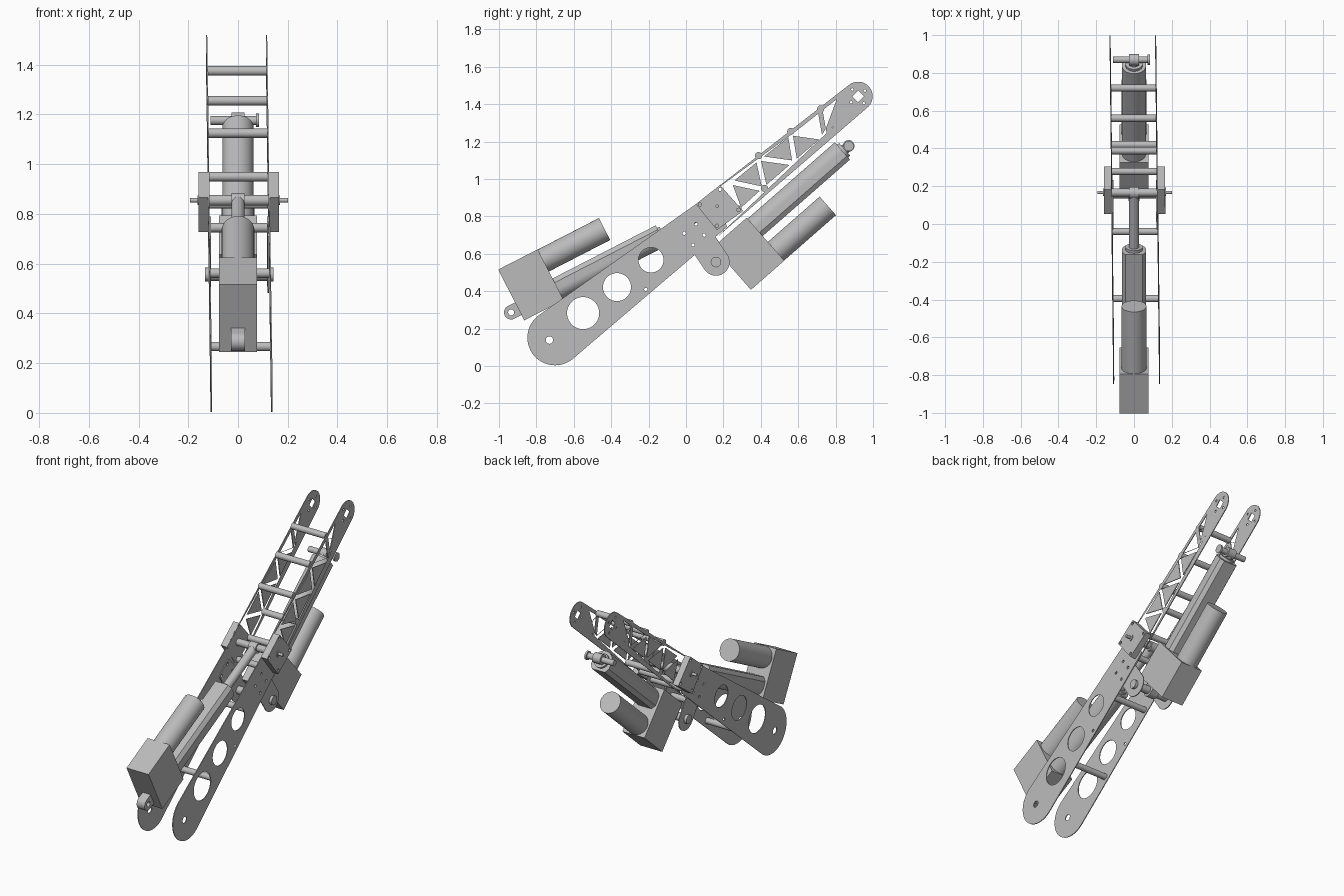
import bpy, math
from mathutils import Vector, Matrix
from mathutils.geometry import convex_hull_2d

if "Cube" in bpy.data.objects:
    bpy.data.objects.remove(bpy.data.objects["Cube"])

grey = bpy.data.materials.new("metal_grey")
grey.diffuse_color = (0.5, 0.5, 0.5, 1)
grey.use_nodes = True
grey.node_tree.nodes["Principled BSDF"].inputs["Base Color"].default_value = grey.diffuse_color
# side profiles are drawn in (y, z) and extruded along x
SIDE = Matrix(((0, 0, 1, 0), (1, 0, 0, 0), (0, 1, 0, 0), (0, 0, 0, 1)))


def circle(y, z, r, n=40):
    return [(y + r * math.cos(2 * math.pi * i / n), z + r * math.sin(2 * math.pi * i / n)) for i in range(n)]


def hull(pts):
    return [pts[i] for i in convex_hull_2d([Vector(p) for p in pts])]


def inset_triangle(a, b, c, d):
    """Move the three sides of a triangle inward by d."""
    a, b, c = Vector(a), Vector(b), Vector(c)
    la, lb, lc = (b - c).length, (c - a).length, (a - b).length
    mid = (a * la + b * lb + c * lc) / (la + lb + lc)
    area = abs((b - a).cross(c - a)) / 2
    k = 1 - d / (2 * area / (la + lb + lc))
    return [tuple(mid + (p - mid) * k) for p in (a, b, c)]


def extrude(name, loops, x0, x1, frame=SIDE, lean=False):
    """Fill the first loop, cut the others, extrude from x0 to x1."""
    cu = bpy.data.curves.new(name, 'CURVE')
    cu.dimensions, cu.fill_mode = '2D', 'BOTH'
    cu.extrude = abs(x1 - x0) / 2
    for loop in loops:
        s = cu.splines.new('POLY')
        s.points.add(len(loop) - 1)
        for p, (u, v) in zip(s.points, loop):
            p.co = (u, v, 0, 1)
        s.use_cyclic_u = True
    tmp = bpy.data.objects.new("tmp", cu)
    bpy.context.collection.objects.link(tmp)
    dg = bpy.context.evaluated_depsgraph_get()
    me = bpy.data.meshes.new_from_object(tmp.evaluated_get(dg))
    bpy.data.objects.remove(tmp)
    me.transform(frame @ Matrix.Translation((0, 0, (x0 + x1) / 2)))
    if lean:  # the arm frame leans slightly sideways along its length
        for v in me.vertices:
            v.co.x += 0.008 - 0.009 * (v.co.y * 0.8 + v.co.z * 0.6 - 0.1)
    me.materials.clear()
    me.materials.append(grey)
    ob = bpy.data.objects.new(name, me)
    bpy.context.collection.objects.link(ob)
    bpy.ops.object.select_all(action='DESELECT')
    bpy.context.view_layer.objects.active = ob
    ob.select_set(True)
    bpy.ops.object.mode_set(mode='EDIT')
    bpy.ops.mesh.select_all(action='SELECT')
    bpy.ops.mesh.remove_doubles(threshold=0.0001)
    bpy.ops.mesh.normals_make_consistent(inside=False)
    bpy.ops.object.mode_set(mode='OBJECT')
    bpy.ops.object.shade_smooth_by_angle(angle=math.radians(30))
    return ob


def rod(name, y, z, r, x0, x1, lean=True):
    return extrude(name, [circle(y, z, r, 24)], x0, x1, SIDE, lean)


# lower arm plate outline with lightening holes
lower = [hull(circle(-0.70, 0.152, 0.148, 64) + [(0.053, 0.866), (0.14, 0.92), (0.22, 0.745), (0.155, 0.69), (0.05, 0.597)]),
         circle(-0.55, 0.283, 0.086), circle(-0.369, 0.422, 0.075), circle(-0.187, 0.567, 0.067),
         circle(-0.73, 0.139, 0.02, 20)]
bolts = [(-0.01, 0.71), (0.053, 0.76), (0.097, 0.70), (0.038, 0.647)]
lower += [circle(y, z, 0.009, 12) for y, z in bolts + [(-0.215, 0.41)]]

# upper arm plate outline with truss cutouts and tip mount
TIP = (0.92, 1.442)
upper = [hull(circle(*TIP, 0.078, 64) + [(0.053, 0.866), (0.16, 0.684)])]
top = [(0.23, 0.985), (0.385, 1.112), (0.556, 1.247), (0.716, 1.373), (0.834, 1.465)]
low = [(0.289, 0.825), (0.422, 0.944), (0.583, 1.084), (0.743, 1.22), (0.86, 1.33)]
for i in range(4):
    if i < 3:
        upper.append(inset_triangle(top[i], top[i + 1], low[i + 1], 0.013))
    upper.append(inset_triangle(top[i], low[i], low[i + 1], 0.013))
upper.append(inset_triangle(top[3], top[4], low[3], 0.013))
upper.append(circle(*TIP, 0.031, 4))
for k in range(4):
    a = math.radians(40 + 90 * k)
    upper.append(circle(TIP[0] + 0.048 * math.cos(a), TIP[1] + 0.048 * math.sin(a), 0.007, 12))

# hinge block and actuator lug outlines
block = [[(0.053, 0.866), (0.182, 0.968), (0.305, 0.829), (0.165, 0.727)]]
block += [circle(y, z, 0.009, 12) for y, z in [(0.075, 0.863), (0.182, 0.945), (0.28, 0.835), (0.165, 0.75)]]
lug = [hull(circle(0.16, 0.556, 0.073) + [(-0.03, 0.71), (0.06, 0.79), (0.155, 0.695)])]
lug += [circle(y, z, 0.009, 12) for y, z in bolts]

for side, s in (("left", -1), ("right", 1)):
    extrude(side + "_lower_plate", lower, s * 0.119, s * 0.124, lean=True)
    extrude(side + "_upper_plate", upper, s * 0.118, s * 0.123, lean=True)
    extrude(side + "_lug", lug, s * 0.113, s * 0.1185, lean=True)
    extrude(side + "_hinge_block", block, s * 0.122, s * 0.162, lean=True)
    rod(side + "_hinge_washer", 0.167, 0.855, 0.02, s * 0.16, s * 0.166)
    rod(side + "_lug_washer", 0.16, 0.556, 0.028, s * 0.124, s * 0.138)

# cross spacers between the plates
for i, (y, z) in enumerate([(-0.395, 0.267), (-0.04, 0.562), (0.165, 0.745), (0.278, 0.84), (0.42, 0.95),
                            (0.388, 1.125), (0.56, 1.255), (0.72, 1.375)]):
    rod(f"spacer_{i}", y, z, 0.019, -0.119, 0.119)
rod("hinge_sleeve", 0.167, 0.855, 0.022, -0.12, 0.12)
rod("hinge_shaft", 0.167, 0.855, 0.009, -0.197, 0.197)
rod("lug_pin", 0.16, 0.556, 0.025, -0.125, 0.125)


def actuator(tag, origin, angle, flip, reach):
    """Linear actuator along its own axis; flip puts the motor underneath."""
    a = math.radians(angle)
    u = Vector((0, math.cos(a), math.sin(a)))
    n = Vector((0, -math.sin(a), math.cos(a))) * flip
    x = Vector((1, 0, 0))
    o = Vector((0, *origin))

    def frame(c0, c1, c2):
        m = Matrix((c0, c1, c2)).transposed().to_4x4()
        m.translation = o
        return m
    along = frame(x, n, u)      # profiles across the axis
    across = frame(u, n, x)     # profiles seen from the side

    extrude(tag + "_gearbox", [[(0.043, -0.07), (0.28, -0.07), (0.28, 0.235), (0.043, 0.235)]], -0.077, 0.077, across)
    extrude(tag + "_motor", [circle(0, 0.168, 0.066, 48)], 0.27, 0.648, along)
    # tube: flat towards the motor, round on the far side
    arc = [(0.063 * math.cos(t), 0.063 * math.sin(t)) for t in [math.pi * (1 + i / 20) for i in range(21)]]
    extrude(tag + "_tube", [arc + [(0.063, 0.035), (0.045, 0.06), (-0.045, 0.06), (-0.063, 0.035)]], 0.27, 0.90, along)
    extrude(tag + "_tube_cap", [circle(0, 0, 0.045, 32)], 0.89, 0.915, along)
    extrude(tag + "_piston", [circle(0, 0, 0.027, 32)], 0.9, reach, along)
    extrude(tag + "_piston_eye", [circle(reach, 0, 0.031, 32)], -0.027, 0.027, across)
    # rear eye
    eye = hull(circle(0, 0, 0.038, 32) + [(0.05, -0.038), (0.05, 0.038)])
    extrude(tag + "_rear_eye", [eye, circle(0, 0, 0.016, 20)], -0.028, 0.028, across)


actuator("lower_actuator", (-0.935, 0.287), 27.2, 1, 1.238)
actuator("upper_actuator", (0.16, 0.556), 41.2, -1, 0.943)

# free pin through the upper actuator piston
rod("piston_pin", 0.87, 1.176, 0.018, -0.11, 0.08, False)
rod("piston_pin_head", 0.87, 1.176, 0.027, 0.072, 0.084, False)
